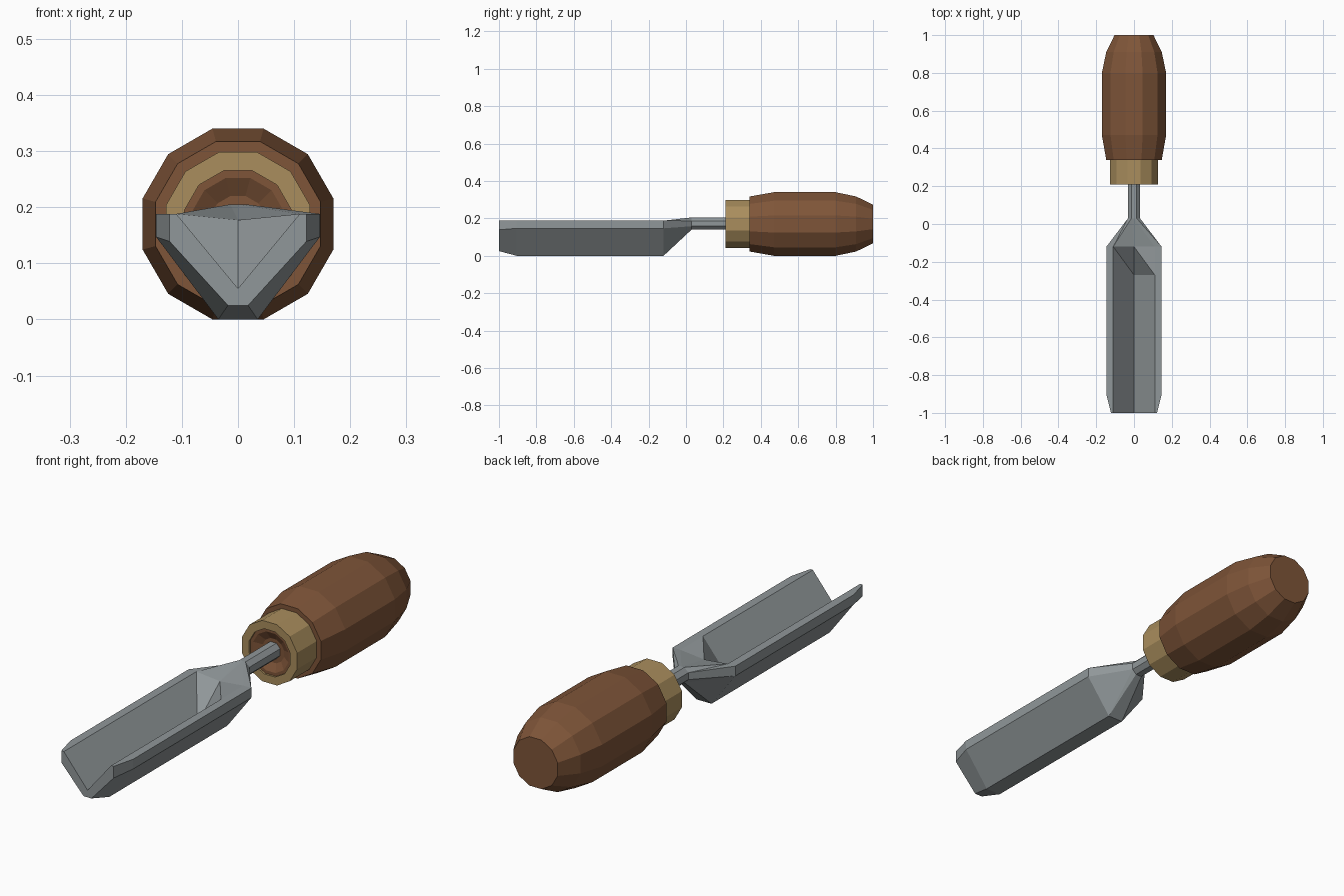
import bpy, bmesh
from math import sin, cos, pi, radians

if "Cube" in bpy.data.objects:
    bpy.data.objects.remove(bpy.data.objects["Cube"])


def finish(bm, name, color=None):
    bmesh.ops.recalc_face_normals(bm, faces=bm.faces)
    mesh = bpy.data.meshes.new(name)
    bm.to_mesh(mesh)
    bm.free()
    ob = bpy.data.objects.new(name, mesh)
    bpy.context.collection.objects.link(ob)
    if color:
        mat = bpy.data.materials.new(name + "_material")
        mat.diffuse_color = (*color, 1)
        mat.use_nodes = True
        mat.node_tree.nodes["Principled BSDF"].inputs["Base Color"].default_value = mat.diffuse_color
        mesh.materials.append(mat)
    return ob


def loft(bm, rings, tri_segments=(), caps=True, closed=False):
    """Join rings of points; listed segments are split along one diagonal."""
    vs = [[bm.verts.new(p) for p in r] for r in rings]
    n = len(vs[0])
    for s in range(len(vs) - (0 if closed else 1)):
        a, b = vs[s], vs[(s + 1) % len(vs)]
        for i in range(n):
            j = (i + 1) % n
            if s in tri_segments:
                bm.faces.new((a[i], a[j], b[i]))
                bm.faces.new((a[j], b[j], b[i]))
            else:
                bm.faces.new((a[i], a[j], b[j], b[i]))
    if caps:
        bm.faces.new(vs[0])
        bm.faces.new(vs[-1])


def turned(name, profile, color, closed=False):
    """Twelve-sided turning along y; profile is (y, flat-to-centre distance)."""
    rings = []
    for y, apothem in profile:
        r = apothem / cos(pi / 12)
        angles = [radians(15 + 30 * k) for k in range(12)]
        rings.append([(r * cos(t), y, 0.17 + r * sin(t)) for t in angles])
    bm = bmesh.new()
    loft(bm, rings, caps=not closed, closed=closed)
    return finish(bm, name, color)


# Wooden handle with a shouldered core inside the ferrule
turned("handle", [(0.235, 0.05), (0.218, 0.082), (0.218, 0.095), (0.34, 0.095),
                  (0.34, 0.147), (0.47, 0.17), (0.80, 0.17), (0.91, 0.147),
                  (1.0, 0.103)], (0.21, 0.09, 0.04))

# Brass ferrule ring
turned("ferrule", [(0.21, 0.095), (0.21, 0.128), (0.342, 0.128), (0.342, 0.095)],
       (0.40, 0.27, 0.11), closed=True)


# Steel V-gouge blade, neck and shank: half sections mirrored about x = 0
def section(y, centre_z, half):
    """half runs from inner rim, outer rim, lower side to keel."""
    left = [(-x, y, z) for x, z in half]
    right = [(x, y, z) for x, z in half]
    return [left[1], left[0], (0, y, centre_z)] + right + left[:1:-1]


tip = [(0.11, 0.188), (0.122, 0.188), (0.122, 0.139), (0.018, 0.025)]
body = [(0.11, 0.188), (0.146, 0.188), (0.146, 0.147), (0.035, 0.0)]
shank = [(0.014, 0.205), (0.032, 0.187), (0.032, 0.158), (0.014, 0.14)]
bm = bmesh.new()
loft(bm, [section(-1.0, 0.055, tip),
          section(-0.905, 0.055, body),
          section(-0.27, 0.055, body),
          section(-0.12, 0.177, body),
          section(0.03, 0.205, shank),
          section(0.26, 0.205, shank)], tri_segments=(2, 3))
finish(bm, "blade_and_shank", (0.28, 0.31, 0.32))
